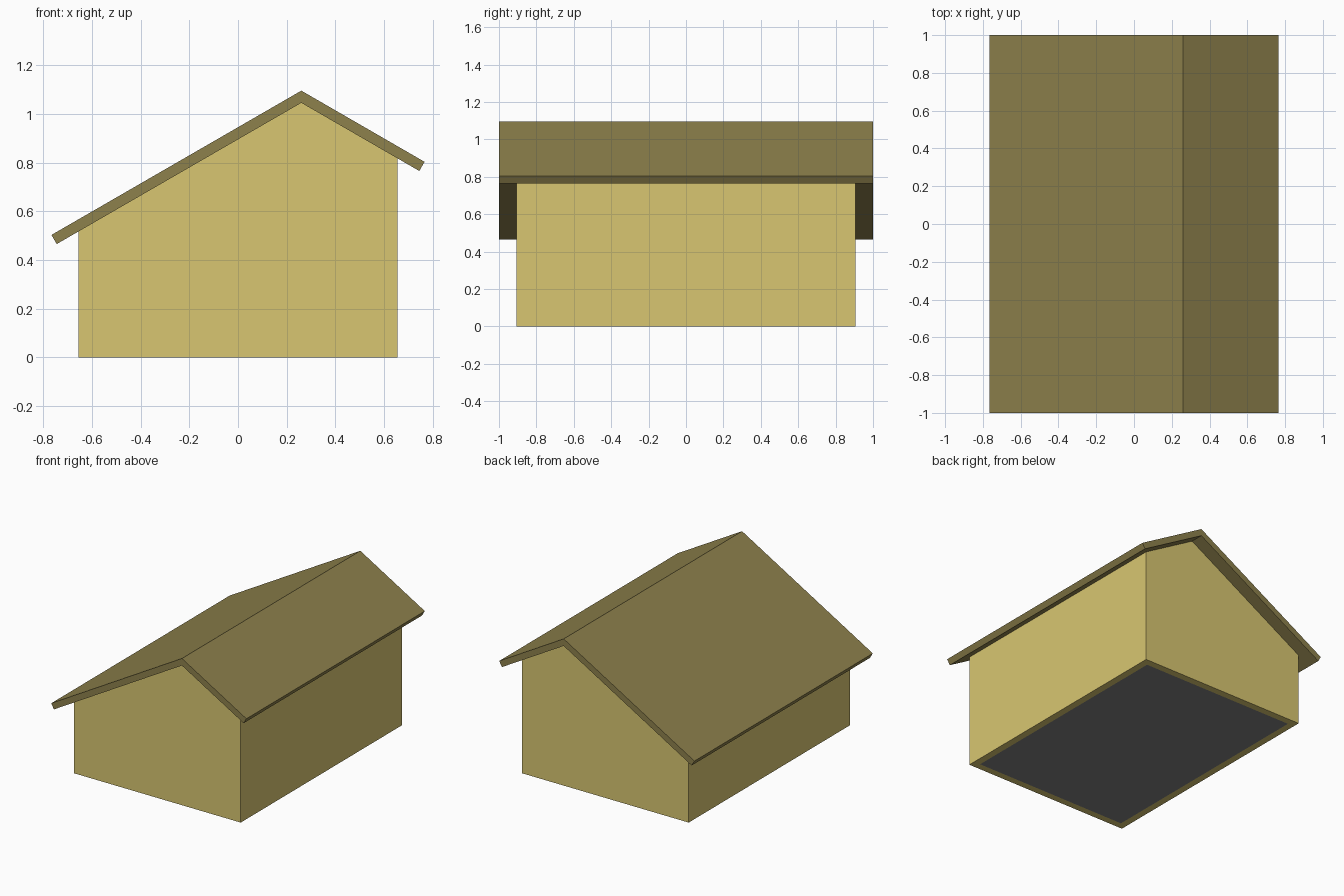
import bpy, bmesh, math

if "Cube" in bpy.data.objects:
    bpy.data.objects.remove(bpy.data.objects["Cube"])

SLOPE = math.tan(math.radians(30))
RIDGE_X, RIDGE_Z = 0.26, 1.045      # underside of the ridge
HALF_W, HALF_D = 0.655, 0.905       # wall footprint
EAVE_X, ROOF_D = 0.766, 1.0         # roof extents
ROOF_RISE = 0.05                    # roof thickness measured vertically
WALL_T = 0.05


def material(name, color):
    mat = bpy.data.materials.new(name)
    mat.diffuse_color = (*color, 1)
    mat.use_nodes = True
    mat.node_tree.nodes["Principled BSDF"].inputs["Base Color"].default_value = mat.diffuse_color
    return mat


def under_roof(x):
    return RIDGE_Z - abs(x - RIDGE_X) * SLOPE


def extrude_profile(name, points, half_depth, mat, skip=()):
    """Extrude an xz profile along y; skip lists profile edges left open."""
    bm = bmesh.new()
    front = [bm.verts.new((x, -half_depth, z)) for x, z in points]
    back = [bm.verts.new((x, half_depth, z)) for x, z in points]
    bm.faces.new(front)
    bm.faces.new(back[::-1])
    n = len(points)
    for i in range(n):
        if i not in skip:
            j = (i + 1) % n
            bm.faces.new((front[j], front[i], back[i], back[j]))
    mesh = bpy.data.meshes.new(name)
    bm.to_mesh(mesh)
    bm.free()
    obj = bpy.data.objects.new(name, mesh)
    bpy.context.collection.objects.link(obj)
    mesh.materials.append(mat)
    return obj


wall_mat = material("wall_yellow", (0.69, 0.565, 0.165))
roof_mat = material("roof_olive", (0.27, 0.22, 0.073))
floor_mat = material("floor_grey", (0.22, 0.22, 0.22))

# Gabled walls: open at the bottom and under the roof, thickened inwards
walls = extrude_profile("walls", [
    (-HALF_W, 0), (HALF_W, 0),
    (HALF_W, under_roof(HALF_W)), (RIDGE_X, RIDGE_Z),
    (-HALF_W, under_roof(-HALF_W))], HALF_D, wall_mat, skip=(0, 2, 3))
solid = walls.modifiers.new("thickness", 'SOLIDIFY')
solid.thickness = WALL_T
solid.offset = -1
solid.use_even_offset = True

# Asymmetric roof with eaves cut square to the slope
cut = ROOF_RISE * math.cos(math.radians(30)) * 0.5
inner_x = EAVE_X - cut
roof = extrude_profile("roof", [
    (-inner_x, under_roof(-inner_x)), (RIDGE_X, RIDGE_Z),
    (inner_x, under_roof(inner_x)),
    (EAVE_X, under_roof(EAVE_X) + ROOF_RISE),
    (RIDGE_X, RIDGE_Z + ROOF_RISE),
    (-EAVE_X, under_roof(-EAVE_X) + ROOF_RISE)], ROOF_D, roof_mat)

# Floor slab fitted between the walls
fx = HALF_W - WALL_T
floor = extrude_profile("floor", [(-fx, 0), (fx, 0), (fx, 0.02), (-fx, 0.02)],
                        HALF_D - WALL_T, floor_mat)
